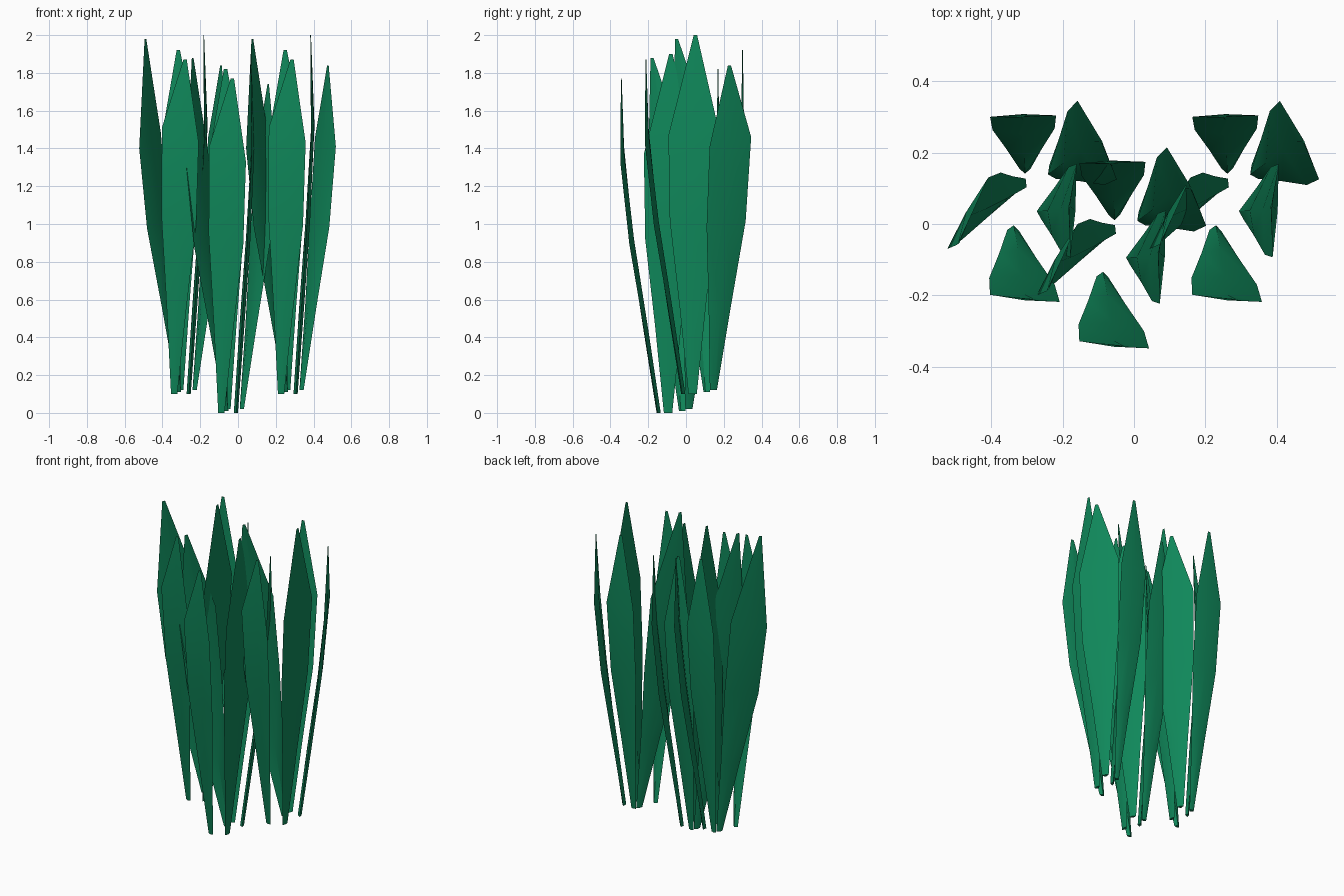
import bpy, bmesh
from mathutils import Vector

if "Cube" in bpy.data.objects:
    bpy.data.objects.remove(bpy.data.objects["Cube"])

green = bpy.data.materials.new("leaf green")
green.diffuse_color = (0.005, 0.25, 0.105, 1)
green.use_nodes = True
green.node_tree.nodes["Principled BSDF"].inputs["Base Color"].default_value = green.diffuse_color

# name: base centre, two edge corners at the widest level, tip
LEAVES = {
    "front_leaf": ((-0.055, -0.018, 0.10), (-0.12, -0.198, 1.51), (0.075, -0.218, 1.43), (0.003, -0.213, 1.87)),
    "left_leaf": ((-0.03, 0.11, 0.11), (-0.24, -0.07, 1.40), (-0.125, 0.13, 1.48), (-0.207, -0.05, 1.98)),
    "back_leaf": ((-0.022, 0.155, 0.12), (-0.12, 0.300, 1.47), (0.065, 0.304, 1.47), (-0.033, 0.300, 1.92)),
    "right_leaf": ((0.025, 0.035, 0.10), (0.105, -0.093, 1.47), (0.122, 0.168, 1.52), (0.102, 0.05, 2.0)),
    "back_right_leaf": ((0.055, 0.145, 0.12), (0.235, 0.125, 1.41), (0.125, 0.345, 1.46), (0.193, 0.23, 1.84)),
}
# height fraction, outward bend fraction, width fraction, thickness
RINGS = [(0, 0, 0.17, 0.022), (0.33, 0.37, 0.53, 0.026),
         (0.67, 0.75, 0.94, 0.024), (1, 1, 1, 0.016)]


def make_leaf(name, offset, base, left, right, tip):
    base, left, right, tip = map(Vector, (base, left, right, tip))
    mid, half = (left + right) / 2, (right - left) / 2
    inward = Vector((-half.y, half.x, 0)).normalized()
    if inward.dot(base - mid) < 0:
        inward.negate()
    bm = bmesh.new()

    def ring(c, h, t):
        pts = (c - h, c + inward * t * 0.65, c + h, c - inward * t * 0.35)
        return [bm.verts.new(p + offset) for p in pts]

    rings = []
    for zf, bend, w, t in RINGS:
        c = base.lerp(mid, bend)
        c.z = base.z + (mid.z - base.z) * zf
        h = half * w
        h.z *= zf
        rings.append(ring(c, h, t))
    flat = Vector((half.x, half.y, 0)).normalized()
    rings.append(ring(tip, flat * 0.009, 0.004))
    # skin the blade
    for a, b in zip(rings, rings[1:]):
        for i in range(4):
            j = (i + 1) % 4
            bm.faces.new((a[i], a[j], b[j], b[i]))
    bm.faces.new(rings[0])
    bm.faces.new(rings[-1])
    bmesh.ops.recalc_face_normals(bm, faces=bm.faces)
    me = bpy.data.meshes.new(name)
    bm.to_mesh(me)
    bm.free()
    me.materials.append(green)
    ob = bpy.data.objects.new(name, me)
    bpy.context.collection.objects.link(ob)
    bpy.ops.object.select_all(action='DESELECT')
    ob.select_set(True)
    bpy.context.view_layer.objects.active = ob
    bpy.ops.object.shade_smooth_by_angle(angle=0.6)


# three tufts of five leaves
for tuft, off in (("left", (-0.283, 0, 0)), ("right", (0.283, 0, 0)), ("middle", (-0.033, -0.13, -0.10))):
    for name, pts in LEAVES.items():
        make_leaf(f"{tuft}_tuft_{name}", Vector(off), *pts)
